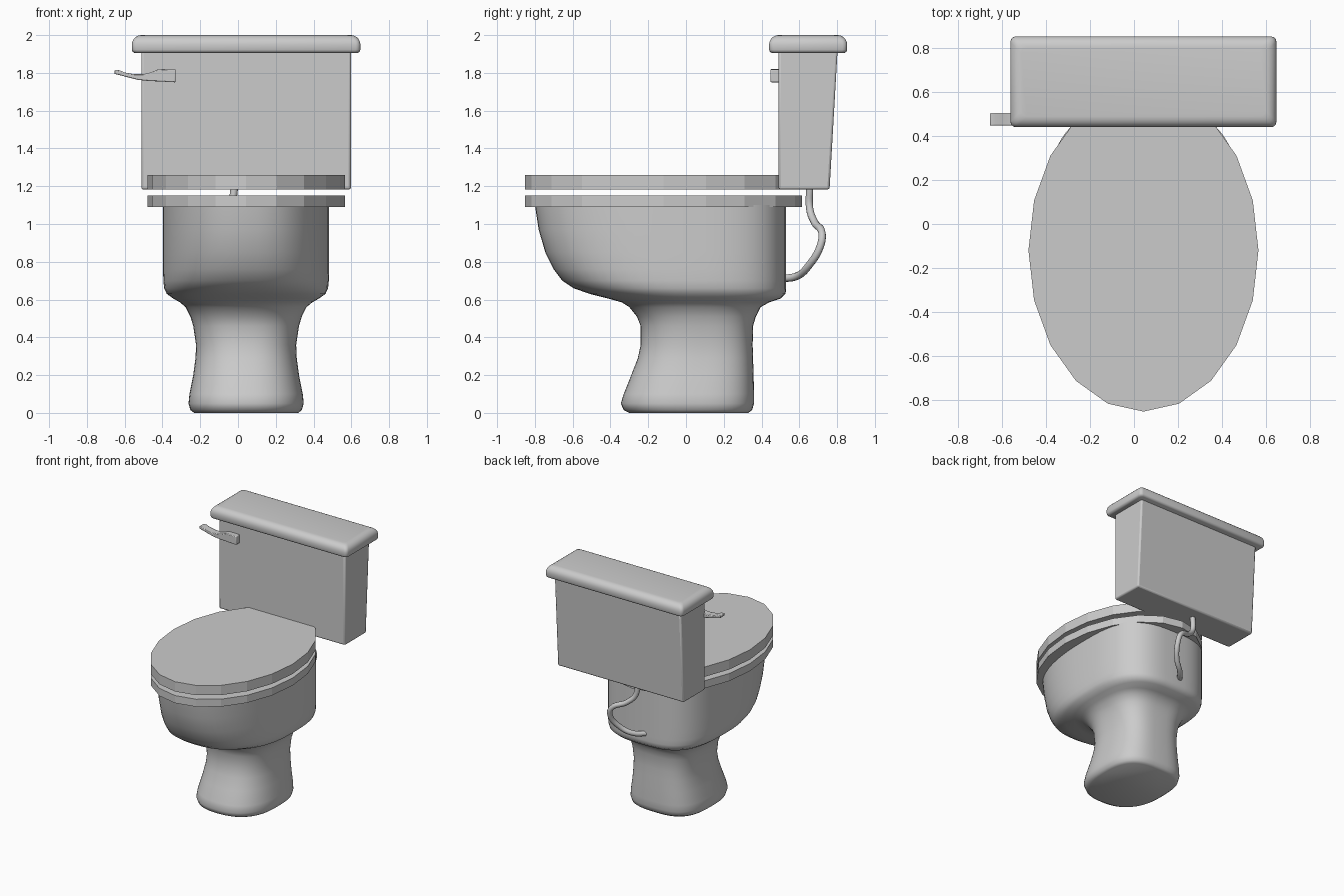
import bpy, bmesh, math

if "Cube" in bpy.data.objects:
    bpy.data.objects.remove(bpy.data.objects["Cube"])

CX = 0.043  # symmetry line of the porcelain parts


def make_object(name, bm, smooth=None):
    bmesh.ops.recalc_face_normals(bm, faces=bm.faces)
    mesh = bpy.data.meshes.new(name)
    bm.to_mesh(mesh)
    bm.free()
    obj = bpy.data.objects.new(name, mesh)
    bpy.context.collection.objects.link(obj)
    if smooth:
        bpy.ops.object.select_all(action='DESELECT')
        obj.select_set(True)
        bpy.context.view_layer.objects.active = obj
        bpy.ops.object.shade_smooth_by_angle(angle=math.radians(smooth))
    return obj


def loft(name, rings, smooth=None):
    bm = bmesh.new()
    loops = [[bm.verts.new(p) for p in ring] for ring in rings]
    n = len(loops[0])
    for a, b in zip(loops, loops[1:]):
        for i in range(n):
            j = (i + 1) % n
            bm.faces.new((a[i], a[j], b[j], b[i]))
    bm.faces.new(loops[0][::-1])
    bm.faces.new(loops[-1])
    return make_object(name, bm, smooth)


def rect(z, hw, y0, y1):
    return [(CX - hw, y0, z), (CX + hw, y0, z), (CX + hw, y1, z), (CX - hw, y1, z)]


def bevel(obj, width, segments):
    mod = obj.modifiers.new("bevel", 'BEVEL')
    mod.width, mod.segments = width, segments
    mod.limit_method = 'ANGLE'


# Bowl and pedestal: rounded sections (z, front y, back y, half width)
def bowl_ring(z, front, back, half, n=64):
    mid = back - min(half * 1.2, (back - front) / 2)
    ring = []
    for k in range(n):
        a = 2 * math.pi * k / n
        c, s = math.cos(a), math.sin(a)
        e = 2 / (3.0 if s > 0 else 2.4)
        depth = back - mid if s > 0 else mid - front
        ring.append((CX + math.copysign(half * abs(c) ** e, c),
                     mid + math.copysign(depth * abs(s) ** e, s), z))
    return ring


sections = [
    (0.0, -0.30, 0.33, 0.275), (0.015, -0.33, 0.35, 0.295),
    (0.05, -0.345, 0.36, 0.305), (0.10, -0.33, 0.36, 0.30),
    (0.20, -0.29, 0.358, 0.28), (0.29, -0.255, 0.355, 0.268),
    (0.36, -0.24, 0.353, 0.265), (0.46, -0.24, 0.355, 0.28),
    (0.51, -0.26, 0.37, 0.295), (0.56, -0.30, 0.395, 0.32),
    (0.585, -0.34, 0.44, 0.35), (0.605, -0.41, 0.50, 0.385),
    (0.63, -0.51, 0.527, 0.42), (0.66, -0.595, 0.53, 0.434),
    (0.70, -0.655, 0.53, 0.438), (0.76, -0.70, 0.53, 0.44),
    (0.85, -0.745, 0.53, 0.44), (0.97, -0.78, 0.53, 0.44),
    (1.10, -0.80, 0.53, 0.44)]
loft("bowl_and_pedestal", [bowl_ring(*s) for s in sections], 50)


# Seat and seat cover: faceted ovals
def oval(z, n=20):
    return [(CX + 0.523 * math.sin(2 * math.pi * k / n),
             -0.12 - 0.733 * math.cos(2 * math.pi * k / n), z) for k in range(n)]


loft("seat", [oval(1.09), oval(1.15)])
loft("seat_cover", [oval(1.182), oval(1.26)])

# Tank, tapered at the back
tank = loft("tank", [rect(1.182, 0.555, 0.49, 0.76), rect(1.93, 0.555, 0.49, 0.803)], 40)
bevel(tank, 0.012, 2)

# Tank lid with a rounded upper edge
steps = [(1.905, 0.015), (1.912, 0.004), (1.922, 0.0), (1.95, 0.0)]
steps += [(1.95 + 0.05 * math.sin(a), 0.05 * (1 - math.cos(a)))
          for a in (math.radians(d) for d in (18, 36, 54, 72, 90))]


def lid_ring(z, inset):
    r, ring = 0.025, []
    hw, y0, y1 = 0.605 - inset, 0.44 + inset, 0.853 - inset
    for q, (sx, y) in enumerate(((1, y1 - r), (-1, y1 - r), (-1, y0 + r), (1, y0 + r))):
        for k in range(4):
            a = math.radians(90 * q + 30 * k)
            ring.append((CX + sx * (hw - r) + r * math.cos(a), y + r * math.sin(a), z))
    return ring


loft("tank_lid", [lid_ring(*s) for s in steps], 40)

# Flush handle: side outline extruded through its thickness
outline = [(-0.33, 1.818), (-0.42, 1.82), (-0.46, 1.803), (-0.50, 1.793), (-0.55, 1.793),
           (-0.60, 1.802), (-0.63, 1.814), (-0.655, 1.815), (-0.655, 1.795),
           (-0.60, 1.781), (-0.53, 1.763), (-0.47, 1.757), (-0.42, 1.755), (-0.33, 1.75)]
handle = loft("flush_handle", [[(x, y, z) for x, z in outline] for y in (0.447, 0.505)], 40)
bevel(handle, 0.005, 2)

# Water supply pipe
path = [(-0.02, 0.655, 1.20), (-0.02, 0.655, 1.08), (0.04, 0.68, 1.01), (0.15, 0.72, 0.95),
        (0.17, 0.71, 0.88), (0.13, 0.65, 0.78), (0.05, 0.59, 0.725), (-0.02, 0.50, 0.71)]
curve = bpy.data.curves.new("supply_pipe", 'CURVE')
curve.dimensions = '3D'
curve.bevel_depth = 0.02
curve.bevel_resolution = 3
curve.resolution_u = 6
curve.use_fill_caps = True
spline = curve.splines.new('BEZIER')
spline.bezier_points.add(len(path) - 1)
for point, co in zip(spline.bezier_points, path):
    point.co = co
    point.handle_left_type = point.handle_right_type = 'AUTO'
bpy.context.collection.objects.link(bpy.data.objects.new("supply_pipe", curve))
